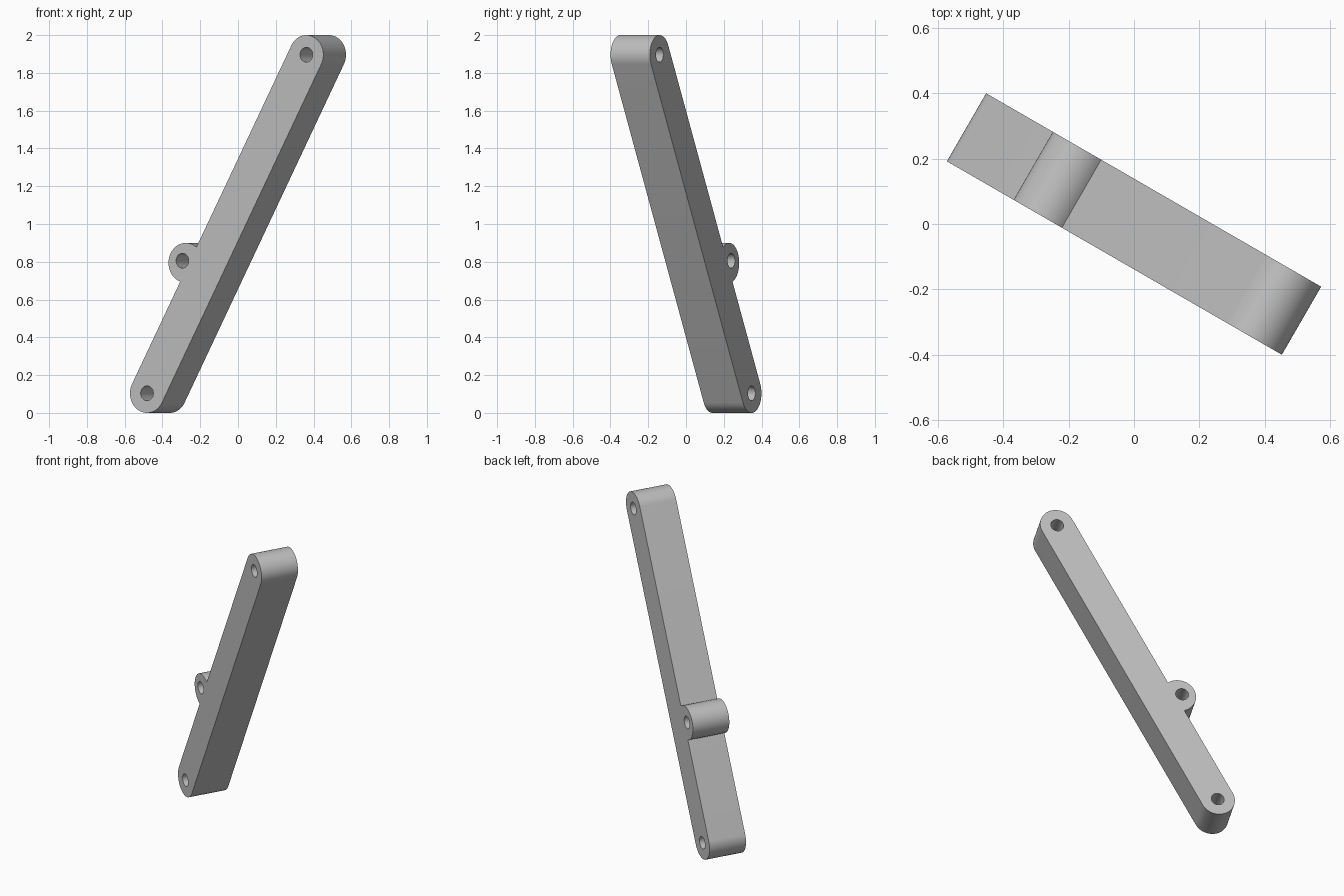
import bpy, bmesh
from math import sin, cos, asin, pi, radians
from mathutils import Matrix, Vector

cube = bpy.data.objects.get("Cube")
if cube:
    bpy.data.objects.remove(cube, do_unlink=True)

THICK = 0.24          # plate thickness
END_R = 0.104         # rounded bar ends
EAR_R = 0.105         # side ear
HOLE_R = 0.039
EAR_S, EAR_T = -0.30, 0.122
SEG = 32

# Bar axis runs through the two end hole centres
along = Vector((cos(radians(30)), -sin(radians(30)), 0))
axis = along * 0.487 + Vector((0, 0, 0.896))
half = axis.length
axis.normalize()
normal = along.cross(Vector((0, 0, 1)))
side = normal.cross(axis)
placement = Matrix((axis, side, normal)).transposed().to_4x4()
placement.translation = (0, 0, 1)


def arc(cx, cy, r, start, end, n=SEG):
    return [(cx + r * cos(start + (end - start) * i / n),
             cy + r * sin(start + (end - start) * i / n)) for i in range(n + 1)]


def prism(name, outlines, depth):
    """Extrude closed outlines evenly about the mid plane."""
    bm = bmesh.new()
    for pts in outlines:
        face = bm.faces.new([bm.verts.new((x, y, -depth / 2)) for x, y in pts])
        out = bmesh.ops.extrude_face_region(bm, geom=[face])
        top = [v for v in out["geom"] if isinstance(v, bmesh.types.BMVert)]
        bmesh.ops.translate(bm, verts=top, vec=(0, 0, depth))
    bmesh.ops.recalc_face_normals(bm, faces=bm.faces)
    mesh = bpy.data.meshes.new(name)
    bm.to_mesh(mesh)
    bm.free()
    obj = bpy.data.objects.new(name, mesh)
    bpy.context.collection.objects.link(obj)
    obj.matrix_world = placement
    return obj


# Link bar: two rounded ends and an ear on one long side
dip = asin((END_R - EAR_T) / EAR_R)
outline = (arc(half, 0, END_R, -pi / 2, pi / 2)
           + arc(EAR_S, EAR_T, EAR_R, dip, pi - dip, 40)
           + arc(-half, 0, END_R, pi / 2, 3 * pi / 2))
bar = prism("link_bar", [outline], THICK)

# Pin holes through both ends and the ear
centres = [(half, 0), (-half, 0), (EAR_S, 0.145)]
cutter = prism("pin_hole_cutter",
               [arc(x, y, HOLE_R, 0, 2 * pi, SEG)[:-1] for x, y in centres],
               THICK * 2)
cutter.hide_render = True

grey = bpy.data.materials.new("plain_grey")
grey.use_nodes = True
colour = (0.52, 0.52, 0.52, 1)
grey.diffuse_color = colour
grey.node_tree.nodes["Principled BSDF"].inputs["Base Color"].default_value = colour
bar.data.materials.append(grey)
cutter.data.materials.append(grey)

cut = bar.modifiers.new("pin_holes", "BOOLEAN")
cut.operation = "DIFFERENCE"
cut.solver = "EXACT"
cut.object = cutter

bpy.ops.object.select_all(action="DESELECT")
bar.select_set(True)
bpy.context.view_layer.objects.active = bar
bpy.ops.object.modifier_apply(modifier=cut.name)
bpy.data.objects.remove(cutter, do_unlink=True)
bpy.ops.object.shade_smooth_by_angle(angle=radians(30))
